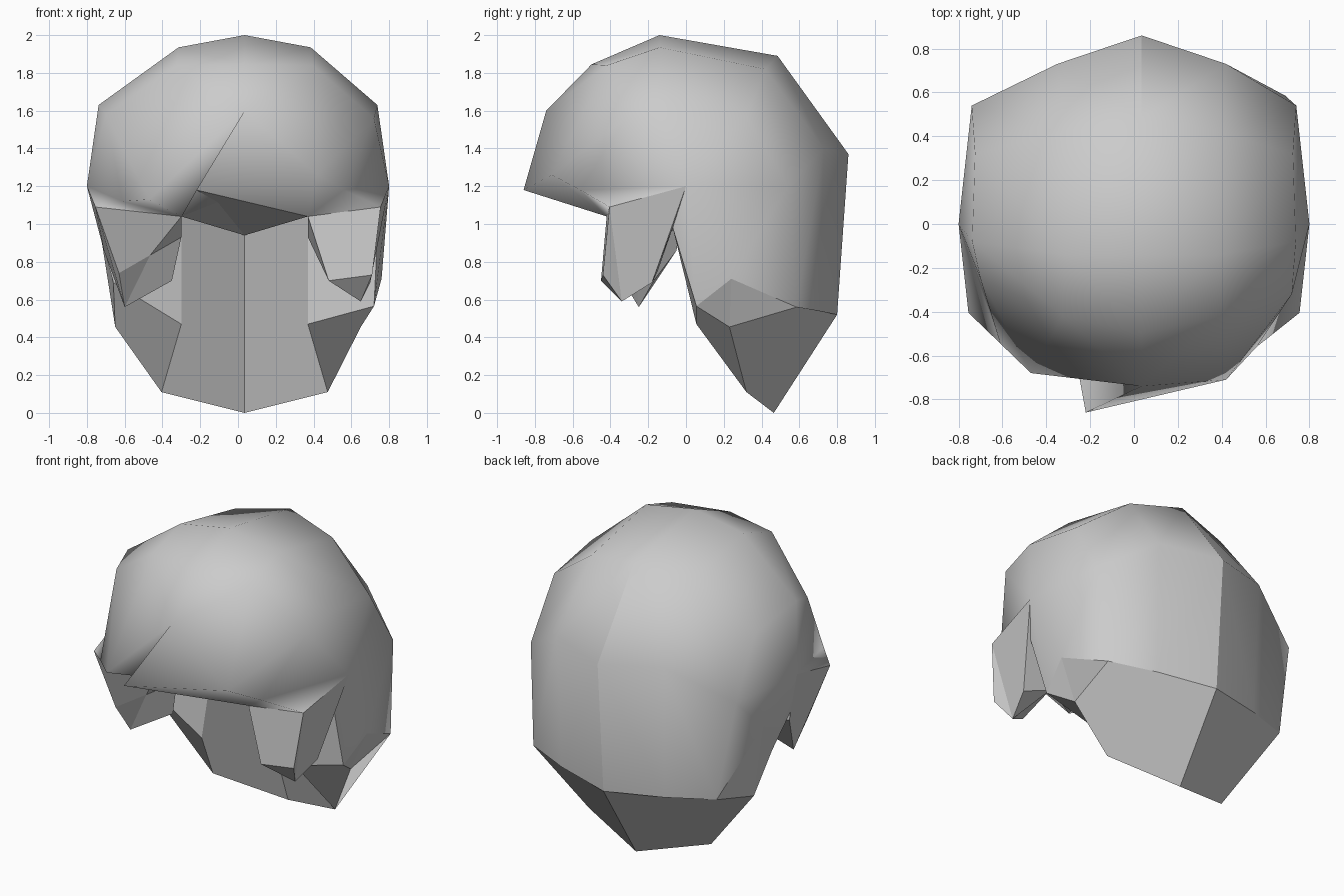
import bpy
import bmesh

default_cube = bpy.data.objects.get("Cube")
if default_cube:
    bpy.data.objects.remove(default_cube)

MIDDLE = 0.035  # the parting line sits slightly off centre

material = bpy.data.materials.new("hair grey")
material.use_nodes = True
grey = (0.6, 0.6, 0.6, 1)
material.diffuse_color = grey
material.node_tree.nodes["Principled BSDF"].inputs["Base Color"].default_value = grey

# Front-to-back strips over the head: parting, half way out, and side
parting = [(0, -.74, 1.6), (0, -.5, 1.845), (0, -.14, 2),
           (0, .485, 1.89), (0, .86, 1.37), (0, .8, .52)]
halfway = [(.36, -.42, 1.84), (.35, -.14, 1.935),
           (.35, .42, 1.82), (.385, .73, 1.4), (.37, .7, .54)]
side = [(.738, -.08, 1.63), (.725, .32, 1.57), (.74, .54, 1.2)]

# Ear points, measured from the middle of the head
outside = {
    "ear": (.8, 0, 1.2), "notch_top": (.74, -.07, .98),
    "cheek": (.755, -.405, 1.09), "corner": (.65, .23, .455),
}

# Face opening points, measured from the parting
opening = {
    "bang": (.335, -.42, 1.04), "inner": (.335, .055, .47), "hem": (.44, .32, .11),
    "root": (.335, -.2, .93), "temple": (.335, .2, 1.04),
}

# Sideburn, fringe and neck points, different on each side
uneven = {
    1: {"outer": (.71, -.44, .73), "front": (.48, -.45, .7), "point": (.65, -.34, .59),
        "back": (.7, -.18, .69), "under": (.52, -.15, .75),
        "fringe": (.42, -.71, 1.26), "sweep": (.56, -.56, 1.18), "brow_side": (.72, -.32, 1.56),
        "flap": (.76, .24, .71), "notch": (.72, .055, .565), "neck": (.69, .585, .56)},
    -1: {"outer": (-.63, -.36, .74), "front": (-.465, -.28, .835), "point": (-.6, -.25, .56),
         "back": (-.71, -.05, .86), "under": (-.35, -.17, .7),
         "fringe": (-.47, -.68, 1.13), "sweep": (-.61, -.545, 1.12), "brow_side": (-.7, -.25, 1.58),
         "flap": (-.725, .24, .93), "notch": (-.66, .055, .69), "neck": (-.63, .585, .56)},
}

bm = bmesh.new()


def mirrored(point, sign, middle=MIDDLE):
    x, y, z = point
    return bm.verts.new((middle + sign * x, y, z))


def face(*corners, smooth=False):
    new_face = bm.faces.new(corners)
    new_face.smooth = smooth


def strip(first, second):
    """Join two rows of points with smooth quads."""
    for i in range(len(first) - 1):
        face(first[i], first[i + 1], second[i + 1], second[i], smooth=True)


# Points on the parting line, with the fringe tip swept to one side
tip = bm.verts.new((-.22, -.86, 1.18))
centre = [tip] + [mirrored(p, 1) for p in parting]
fold = bm.verts.new((.02, -.73, 1.165))
brow = bm.verts.new((MIDDLE, .13, .94))
nape = bm.verts.new((MIDDLE, .465, 0))

for sign in (1, -1):
    v = {name: mirrored(p, sign, 0) for name, p in outside.items()}
    v.update({name: mirrored(p, sign) for name, p in opening.items()})
    v.update({name: bm.verts.new(p) for name, p in uneven[sign].items()})
    ear, notch_top, flap, notch = v["ear"], v["notch_top"], v["flap"], v["notch"]
    inner, corner, hem, neck = v["inner"], v["corner"], v["hem"], v["neck"]
    root, temple, bang, cheek = v["root"], v["temple"], v["bang"], v["cheek"]
    outer, front, point = v["outer"], v["front"], v["point"]
    back, under = v["back"], v["under"]
    mid = [bang, v["fringe"]] + [mirrored(p, sign) for p in halfway]
    rim = [cheek, v["sweep"], v["brow_side"]] + [mirrored(p, sign, 0) for p in side] + [neck]

    # Crown, fringe and back of the hair
    strip(centre, mid)
    strip(mid, rim)

    # Side of the head, fanned around the ear
    for i in range(5):
        face(rim[i], rim[i + 1], ear, smooth=True)
    face(ear, rim[5], flap, smooth=True)
    face(rim[5], neck, flap, smooth=True)
    face(ear, flap, notch, notch_top, smooth=True)

    # Sideburn
    face(bang, cheek, outer, front)
    face(cheek, outer, point)
    face(cheek, point, back, ear)
    face(bang, front, root)
    face(front, outer, point)
    face(root, front, point, under)
    face(point, back, under)
    face(under, back, ear, notch_top)
    face(under, notch_top, root)

    # Wall behind the sideburn
    face(bang, root, temple)
    face(root, notch_top, temple)
    face(notch_top, notch, inner, temple)

    # Nape
    face(inner, notch, corner, hem)
    face(notch, flap, corner)
    face(flap, neck, corner)
    face(corner, neck, mid[6], centre[6], nape, hem)

    # Back of the face opening and underside of the fringe
    face(temple, inner, hem, nape, brow)
    face(bang, temple, brow)
    if sign == 1:
        face(tip, bang, brow)
        face(tip, brow, fold)
    else:
        face(tip, fold, bang, smooth=True)
        face(fold, brow, bang)

bmesh.ops.recalc_face_normals(bm, faces=bm.faces)

# Creases along the swept fringe and down the back
for start in (0, 4, 5):
    bm.edges.get((centre[start], centre[start + 1])).smooth = False

mesh = bpy.data.meshes.new("hair")
bm.to_mesh(mesh)
bm.free()
mesh.materials.append(material)
hair = bpy.data.objects.new("hair", mesh)
bpy.context.collection.objects.link(hair)
